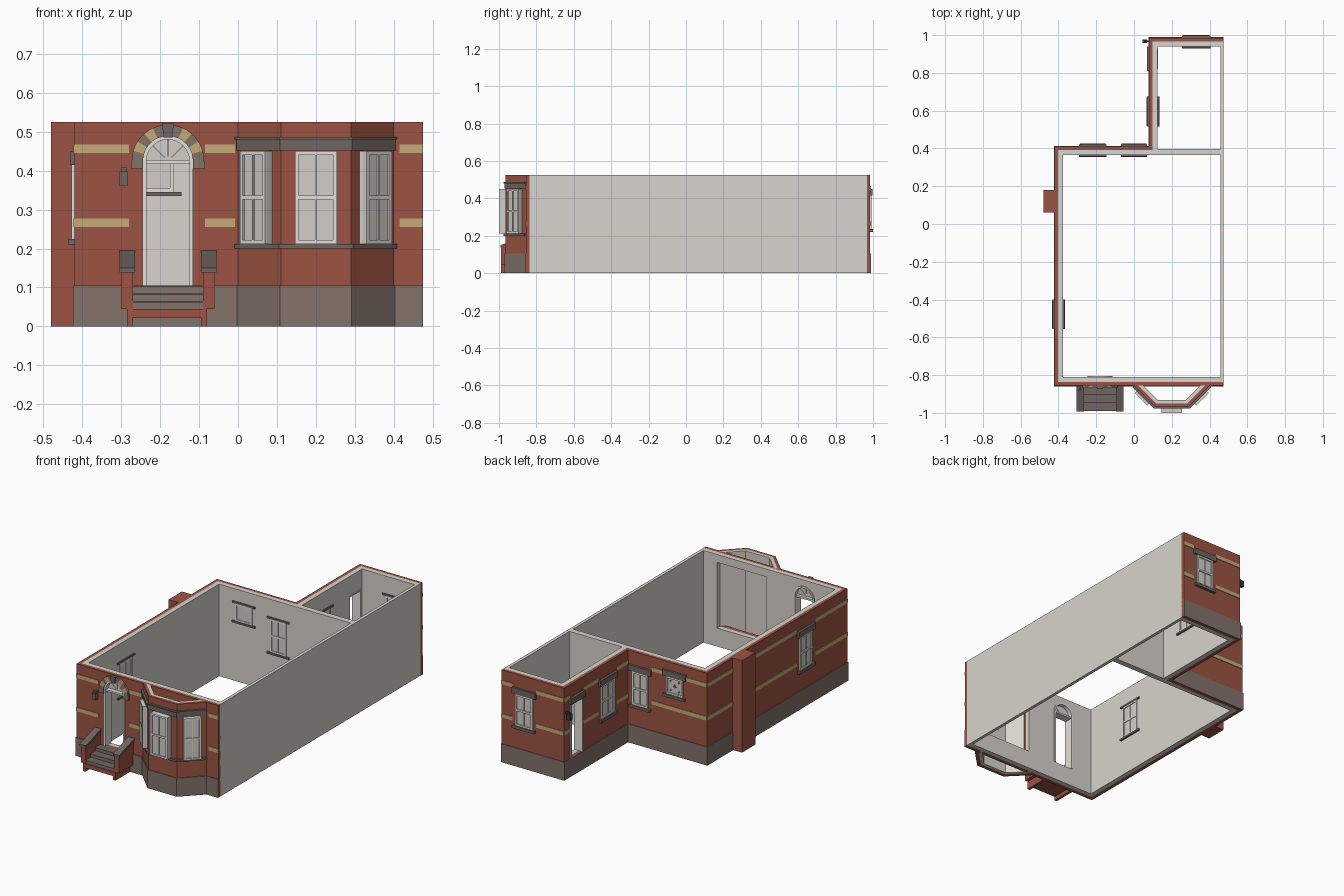
import bpy, bmesh, math
from mathutils import Vector

if "Cube" in bpy.data.objects:
    bpy.data.objects.remove(bpy.data.objects["Cube"])


def material(name, *rgb):
    m = bpy.data.materials.new(name)
    lin = [((c / 255 + 0.055) / 1.055) ** 2.4 for c in rgb] + [1]
    m.diffuse_color = lin
    m.use_nodes = True
    m.node_tree.nodes["Principled BSDF"].inputs["Base Color"].default_value = lin
    return m


BRICK = material("red brick", 156, 84, 67)
STONE = material("brown stone", 131, 115, 107)
TRIM = material("grey stone trim", 112, 102, 97)
TAN = material("tan brick", 198, 172, 120)
PLASTER = material("plaster", 216, 212, 205)
FRAME = material("window frame", 228, 225, 219)
PANE = material("window pane", 210, 207, 201)
DARK = material("dark metal", 62, 58, 58)


def part(name, mat, lofts):
    """One object from lofts; each loft is a list of equal loops of points."""
    bm = bmesh.new()
    for loops in lofts:
        rings = [[bm.verts.new(p) for p in loop] for loop in loops]
        bm.faces.new(rings[0])
        bm.faces.new(rings[-1])
        n = len(rings[0])
        for a, b in zip(rings, rings[1:]):
            for i in range(n):
                j = (i + 1) % n
                bm.faces.new((a[i], a[j], b[j], b[i]))
    bmesh.ops.recalc_face_normals(bm, faces=bm.faces)
    me = bpy.data.meshes.new(name)
    bm.to_mesh(me)
    bm.free()
    me.materials.append(mat)
    ob = bpy.data.objects.new(name, me)
    bpy.context.collection.objects.link(ob)
    return ob


def strip(path, d0, d1, z0, z1):
    """Wall following a plan path, between two inward offsets."""
    pts = [Vector(p) for p in path]
    dirs = [(b - a).normalized() for a, b in zip(pts, pts[1:])]
    norms = [Vector((d.y, -d.x)) for d in dirs]
    loops = []
    for i, p in enumerate(pts):
        a, b = norms[max(i - 1, 0)], norms[min(i, len(norms) - 1)]
        m = (a + b) / (1 + a.dot(b))
        o, q = p + m * d0, p + m * d1
        loops.append([(*o, z0), (*q, z0), (*q, z1), (*o, z1)])
    return loops


def plate(face, pts, o0, o1):
    """Polygon (u, z) drawn on a wall face, extruded outwards from o0 to o1."""
    org, u, n = (Vector(v) for v in face)
    return [[(*(org + u * a + n * o), z) for a, z in pts] for o in (o0, o1)]


def rect(face, u0, u1, z0, z1, o0, o1):
    return plate(face, [(u0, z0), (u1, z0), (u1, z1), (u0, z1)], o0, o1)


def cut(target, cutter):
    mod = target.modifiers.new("openings", 'BOOLEAN')
    mod.object = cutter
    mod.solver = 'EXACT'
    bpy.context.view_layer.objects.active = target
    bpy.ops.object.modifier_apply(modifier=mod.name)


# Wall faces: origin, direction along the wall, outward direction
FRONT = ((0, -.855), (1, 0), (0, -1))
BACK = ((0, .41), (1, 0), (0, 1))
REAR = ((0, .985), (1, 0), (0, 1))
SIDE = ((-.42, 0), (0, 1), (-1, 0))
REAR_SIDE = ((.08, 0), (0, 1), (-1, 0))
H = .525
BASE = .105
OUTLINE = [(.475, -.855), (-.42, -.855), (-.42, .41), (.08, .41), (.08, .985), (.475, .985)]
BAY = [(.4, -.855), (.29, -.965), (.11, -.965), (0, -.855)]

# Walls: brick outside, plaster inside, plain party wall
brick = part("brick_walls", BRICK, [strip(OUTLINE, 0, .018, 0, H)])
inner = [(min(x, .457), y) for x, y in OUTLINE]
plaster = part("plaster_walls", PLASTER, [strip(inner, .018, .045, 0, H)])
part("party_wall", PLASTER, [rect(FRONT, .457, .475, 0, H, -.015, -1.825)])
part("dividing_wall", PLASTER, [rect(BACK, .107, .457, 0, H, -.045, -.012)])
part("stone_base", STONE, [strip(OUTLINE, -.004, 0, 0, BASE)])
part("chimney", BRICK, [rect(SIDE, .06, .18, 0, H, 0, .06)])

# Openings: arched front door, bay opening, side door
DX, DZ, DR = -.18, .425, .06


def arc(r, a0, a1, n):
    return [(DX + r * math.cos(a0 + (a1 - a0) * i / n),
             DZ + r * math.sin(a0 + (a1 - a0) * i / n)) for i in range(n + 1)]


arch = [(DX - DR, BASE), (DX + DR, BASE)] + arc(DR, 0, math.pi, 16)
cutter = part("opening_cutter", DARK, [
    plate(FRONT, arch, -.1, .05),
    rect(FRONT, .06, .37, BASE, .48, -.1, .05),
    rect(REAR_SIDE, .82, .93, BASE, .415, -.1, .05)])
cutter.hide_render = True
cut(brick, cutter)
cut(plaster, cutter)
bpy.data.objects.remove(cutter)

# Bay
part("bay_brick", BRICK, [strip(BAY, 0, .016, 0, H)])
part("bay_plaster", PLASTER, [strip(BAY, .016, .034, 0, H)])
part("bay_base", STONE, [strip(BAY, -.005, 0, 0, BASE)])
part("bay_sill", TRIM, [strip(BAY, -.012, 0, .2, .212)])
part("bay_lintel", TRIM, [strip(BAY, -.006, 0, .452, .485),
                          strip(BAY, -.012, 0, .48, .487)])


def window(name, face, u0, u1, z0, z1, o0, o1, muntin=True):
    """Sash window: pane, surround, meeting rail and centre bar."""
    w, zm, um = .01, (z0 + z1) / 2, (u0 + u1) / 2
    part(name + "_pane", PANE, [rect(face, u0, u1, z0, z1, o0 + .004, o1 - .006)])
    bars = [(u0, u0 + w, z0, z1), (u1 - w, u1, z0, z1),
            (u0 + w, u1 - w, z0, z0 + w), (u0 + w, u1 - w, z1 - w, z1)]
    if muntin:
        bars += [(u0 + w, u1 - w, zm - .005, zm + .005),
                 (um - .002, um + .002, z0 + w, zm - .005),
                 (um - .002, um + .002, zm + .005, z1 - w)]
    part(name + "_frame", FRAME, [rect(face, *b, o0, o1) for b in bars])


def stone_dressing(name, face, u0, u1, z0, z1):
    part(name + "_stone", TRIM, [
        rect(face, u0 - .02, u1 + .02, z1, z1 + .034, 0, .012),
        rect(face, u0 - .015, u1 + .015, z0 - .016, z0, 0, .015),
        rect(face, u0 - .02, u1 + .02, z1, z1 + .01, -.052, -.045),
        rect(face, u0 - .02, u1 + .02, z0 - .01, z0, -.055, -.045)])


# Bay windows
for side, a, b, half in (("left", 0, 1, .046), ("front", 1, 2, .054), ("right", 2, 3, .046)):
    p, q = Vector(BAY[a]), Vector(BAY[b])
    d = (q - p).normalized()
    window("bay_window_" + side, ((p + q) / 2, d, (-d.y, d.x)),
           -half, half, .212, .45, 0, .025 if side != "front" else .035)

# Other windows
for name, face, u0, u1, z0, z1 in (
        ("side_window", SIDE, -.535, -.42, .225, .415),
        ("back_window", BACK, -.05, .05, .225, .415),
        ("rear_side_window", REAR_SIDE, .535, .655, .225, .415),
        ("rear_window", REAR, .275, .385, .235, .415)):
    window(name, face, u0, u1, z0, z1, -.05, .008)
    stone_dressing(name, face, u0, u1, z0, z1)

# Square window with coloured diamonds
window("square_window", BACK, -.27, -.165, .345, .445, -.05, .008, False)
stone_dressing("square_window", BACK, -.27, -.165, .345, .445)
cx, cz = -.2175, .395


def diamond(x, z, r):
    return plate(BACK, [(x - r, z), (x, z - r), (x + r, z), (x, z + r)], .002, .005)


part("glass_diamonds", BRICK, [diamond(cx + i * .026, cz + j * .026, .007)
                               for i in (-1, 1) for j in (-1, 1)] + [diamond(cx, cz, .011)])

# Tan brick bands
LOW, HIGH = (.255, .277), (.445, .467)
bands = [(FRONT, -.42, -.28), (FRONT, -.085, -.008), (FRONT, .415, .475),
         (SIDE, -.855, -.56), (SIDE, -.395, .06), (SIDE, .18, .41),
         (REAR_SIDE, .41, .51), (REAR_SIDE, .68, .815), (REAR_SIDE, .935, .985),
         (REAR, .08, .255), (REAR, .405, .475), (BACK, -.15, -.07)]
lofts = [rect(f, a, b, *z, 0, .003) for f, a, b in bands for z in (LOW, HIGH)]
lofts += [rect(BACK, -.42, -.15, *LOW, 0, .003), rect(BACK, -.42, -.29, *HIGH, 0, .003)]
part("tan_bands", TAN, lofts)

# Front door arch stones, keystone and frame
N = 11
stones = []
for i in range(N):
    a0, a1 = math.pi * i / N, math.pi * (i + 1) / N
    stones.append(plate(FRONT, arc(.064, a0, a1, 3) + arc(.093, a1, a0, 3), 0, .01))
springers = [rect(FRONT, DX + s * .064, DX + s * .095, .405, DZ, 0, .01) for s in (-1, 1)]
part("arch_grey_stones", STONE, stones[0::2] + springers)
part("arch_tan_stones", TAN, stones[1::2])
part("keystone", TRIM, [plate(FRONT, [(DX - .011, .485), (DX + .011, .485),
                                      (DX + .015, .521), (DX - .015, .521)], 0, .018)])
door = [plate(FRONT, arc(.055, 0, math.pi, 16) + arc(.065, math.pi, 0, 16), -.05, .005),
        rect(FRONT, DX - .055, DX + .055, .417, .427, -.045, 0)]
door += [rect(FRONT, DX + s * .055, DX + s * .065, BASE, DZ, -.05, .005) for s in (-1, 1)]
for k in range(1, 4):
    a = math.pi * k / 4
    door.append(plate(FRONT, arc(.012, a + .12, a - .12, 1) + arc(.056, a - .025, a + .025, 1), -.03, -.02))
part("front_door_frame", FRAME, door)
part("fanlight_pane", PANE, [plate(FRONT, arc(.056, 0, math.pi, 16), -.028, -.024)])

# Side door frame
part("side_door_frame", FRAME, [
    rect(REAR_SIDE, .82, .828, BASE, .415, -.048, .005),
    rect(REAR_SIDE, .922, .93, BASE, .415, -.048, .005),
    rect(REAR_SIDE, .828, .922, .407, .415, -.048, .005)])
part("side_door_lintel", TRIM, [rect(REAR_SIDE, .81, .94, .415, .449, 0, .012)])

# Front steps with sloping side walls
part("step_footing", BRICK, [rect(FRONT, -.285, -.08, .022, .045, 0, .135),
                             rect(FRONT, -.285, -.27, 0, .022, 0, .135),
                             rect(FRONT, -.095, -.08, 0, .022, 0, .135)])
part("step_treads", STONE, [rect(FRONT, -.27, -.09, .045 + .02 * i, .061 + .02 * i, 0, .13 - .043 * i)
                            for i in range(3)])
part("step_nosings", TRIM, [rect(FRONT, -.27, -.09, .061 + .02 * i, .065 + .02 * i, 0, .134 - .043 * i)
                            for i in range(3)])
walls, caps = [], []
for x0, x1 in ((-.3, -.27), (-.09, -.06)):
    edge = ((0, 0), (0, 1), (1, 0))
    walls.append(plate(edge, [(-.988, .045), (-.855, .045), (-.855, .183), (-.988, .138)], x0, x1))
    caps.append(plate(edge, [(-.992, .138), (-.855, .183), (-.855, .195), (-.992, .15)], x0 - .005, x1 + .005))
part("step_side_walls", BRICK, walls)
part("step_copings", TRIM, caps)

# Wall lamps
part("front_lamp", TRIM, [rect(FRONT, -.304, -.282, .362, .398, .004, .026),
                          rect(FRONT, -.3, -.286, .398, .408, 0, .022)])
part("rear_lamp", DARK, [rect(REAR_SIDE, .958, .978, .345, .38, .012, .034),
                         rect(REAR_SIDE, .964, .972, .375, .388, 0, .026)])
